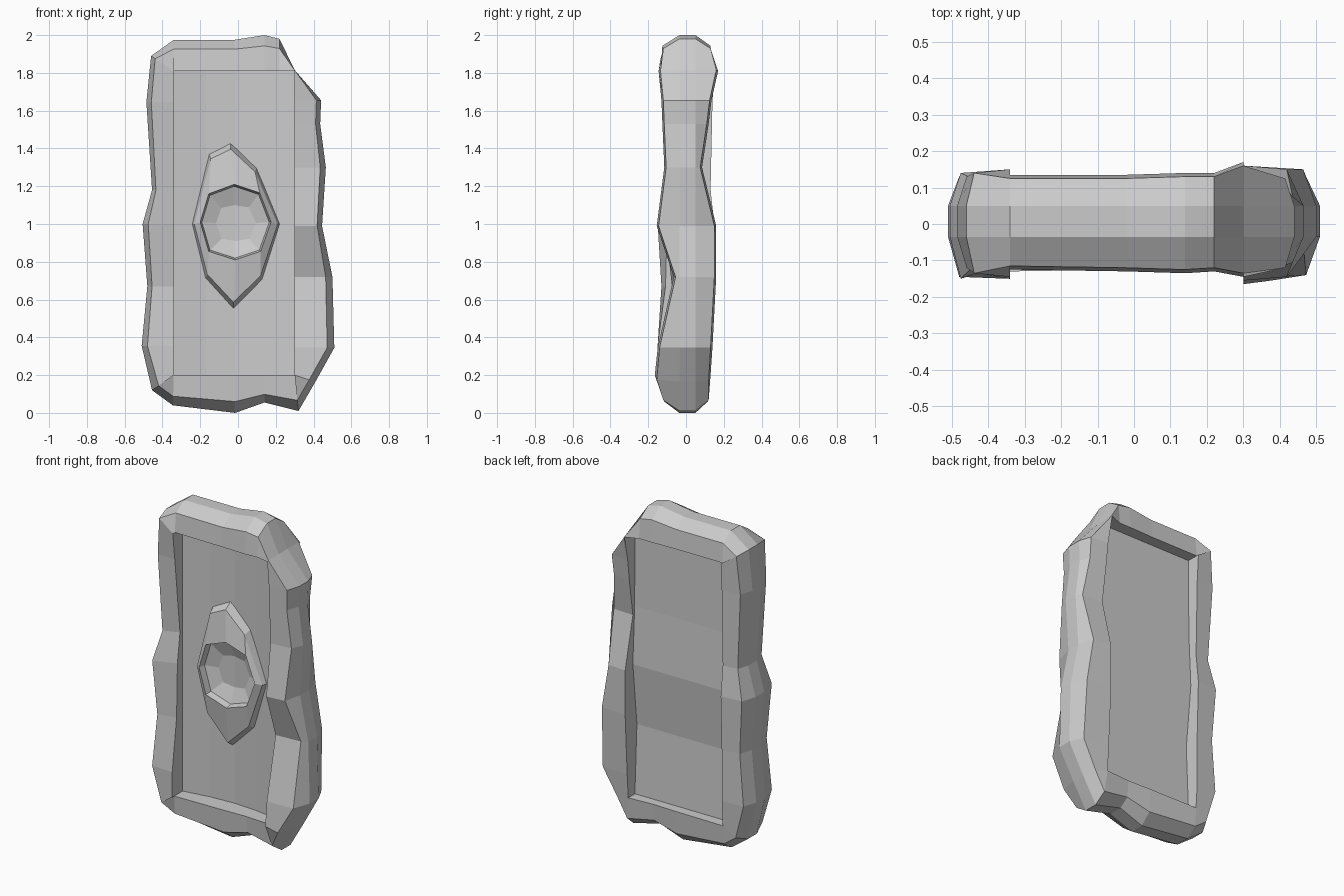
import bpy, bmesh, math

if "Cube" in bpy.data.objects:
    bpy.data.objects.remove(bpy.data.objects["Cube"])

def finish(name, bm, side=0):
    bmesh.ops.remove_doubles(bm, verts=bm.verts, dist=0.0005)
    bmesh.ops.recalc_face_normals(bm, faces=bm.faces)
    # open sheets: make most of the surface face the given y side
    if side and sum(f.normal.y * f.calc_area() for f in bm.faces) * side < 0:
        bmesh.ops.reverse_faces(bm, faces=bm.faces)
    mesh = bpy.data.meshes.new(name)
    bm.to_mesh(mesh)
    bm.free()
    ob = bpy.data.objects.new(name, mesh)
    bpy.context.collection.objects.link(ob)
    return ob

def loft(bm, rings, wrap=True):
    rows = [[bm.verts.new(p) for p in r] for r in rings]
    for a, b in zip(rows, rows[1:]):
        n = len(a)
        for i in range(n if wrap else n - 1):
            j = (i + 1) % n
            bm.faces.new((a[i], a[j], b[j], b[i]))
    return rows

# Outline of the rough stone slab: x, z, front y, back y
OUTLINE = [
    (-.34, 1.975, -.125, .135), (-.02, 1.975, -.13, .135), (.14, 2.0, -.135, .14),
    (.22, 1.98, -.13, .14), (.30, 1.815, -.145, .17), (.44, 1.655, -.13, .135),
    (.435, 1.53, -.125, .12), (.465, 1.30, -.115, .085), (.445, .99, -.155, .16),
    (.50, .72, -.065, .16), (.51, .345, -.15, .14), (.41, .165, -.165, .13),
    (.32, .01, -.13, .13), (.14, .055, -.12, .12), (-.015, .0, -.125, .125),
    (-.345, .04, -.13, .13), (-.455, .12, -.15, .13), (-.51, .355, -.155, .14),
    (-.48, .67, -.14, .14), (-.505, 1.0, -.16, .15), (-.455, 1.18, -.12, .13),
    (-.485, 1.645, -.13, .14), (-.46, 1.89, -.145, .15)]
X0, X1, Z0, Z1 = -.34, .30, .20, 1.81

def clamp(x, z):
    return min(max(x, X0), X1), min(max(z, Z0), Z1)

def bell(z, mid, width):
    return max(0, 1 - abs(z - mid) / width)

# Recessed panel surfaces: front is dished, back is gently uneven
def front_y(x, z):
    u = (x - X0) / (X1 - X0)
    return -.05 + .035 * math.sin(math.pi * u)

def back_y(x, z):
    return .065 + .02 * bell(z, 1.0, .4) - .02 * bell(z, .62, .38)

# Stone frame: closed band with chamfered edges and inner walls
def ring(inset, y):
    pts = []
    for x, z, yf, yb in OUTLINE:
        cx, cz = clamp(x, z)
        t = inset if inset in (0, 1) else (.3 if z > 1.95 or z < .3 else .18)
        pts.append((x + (cx - x) * t, y(cx, cz, yf, yb), z + (cz - z) * t))
    return pts

def inner_front(x, z, f, b):
    # the left inner rim sinks back half way up
    return f + (.06 * bell(z, 1.0, .7) if x < -.3 else 0)

bm = bmesh.new()
loft(bm, [
    ring(1, lambda x, z, f, b: front_y(x, z) + .02),
    ring(1, inner_front),
    ring(.2, lambda x, z, f, b: f + .01),
    ring(0, lambda x, z, f, b: -.035),
    ring(0, lambda x, z, f, b: .05),
    ring(.2, lambda x, z, f, b: b - .01),
    ring(1, lambda x, z, f, b: b),
    ring(1, lambda x, z, f, b: back_y(x, z) - .02)])
finish("stone_frame", bm)

# Recessed panels, front and back
COLS = [X0, -.17, -.01, .14, X1]
ROWS = [Z0, .62, 1.0, 1.35, Z1]
for name, surface, side in (("front_panel", front_y, -1), ("back_panel", back_y, 1)):
    bm = bmesh.new()
    loft(bm, [[(x, surface(x, z), z) for x in COLS] for z in ROWS], False)
    finish(name, bm, side)

# Eye-shaped boss with a deep faceted hollow
BASE = [(-.25, 1.0), (-.155, 1.375), (-.04, 1.43), (.10, 1.30),
        (.23, 1.0), (.13, .70), (-.025, .55), (-.175, .71)]
HOLLOW = [(-.20, 1.01), (-.155, 1.16), (-.02, 1.21), (.115, 1.165),
          (.175, 1.01), (.12, .855), (-.015, .81), (-.155, .855)]
CX, CZ = -.02, 1.0

def boss_ring(pts, s, y):
    return [(CX + (x - CX) * s, y, CZ + (z - CZ) * s) for x, z in pts]

bm = bmesh.new()
rows = loft(bm, [
    boss_ring(BASE, 1, -.01),
    boss_ring(BASE, .92, -.065),
    boss_ring(HOLLOW, 1, -.09),
    boss_ring(HOLLOW, .95, -.05)])
tip = bm.verts.new((-.01, .02, CZ))
last = rows[-1]
for i in range(8):
    bm.faces.new((last[i], last[(i + 1) % 8], tip))
finish("eye_boss", bm, -1)
